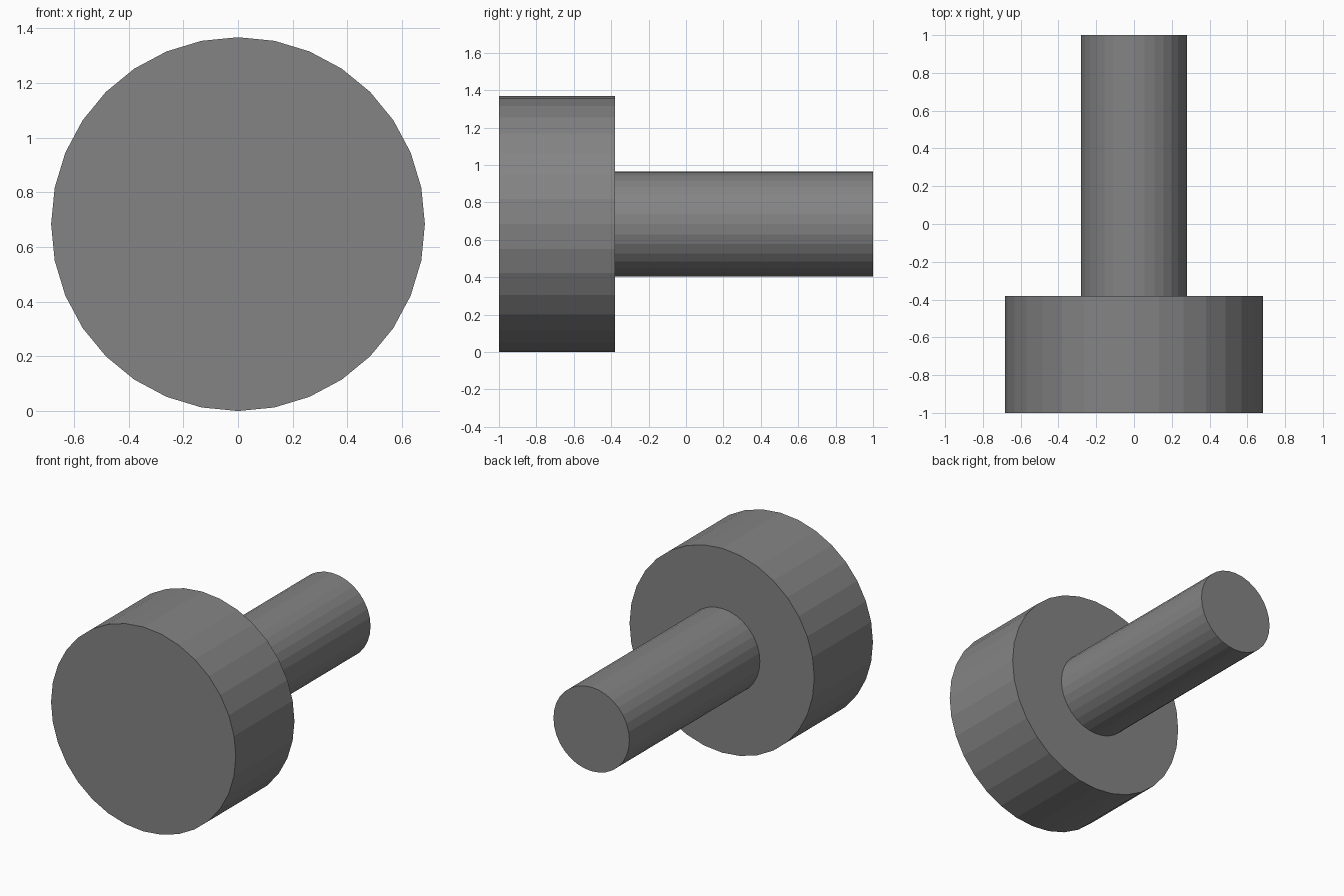
import bpy
import math

if "Cube" in bpy.data.objects:
    bpy.data.objects.remove(bpy.data.objects["Cube"])

SIDES = 32
AXIS_Z = 0.684

# Dark grey for the whole model
dark_grey = bpy.data.materials.new("dark_grey")
dark_grey.diffuse_color = (0.23, 0.23, 0.23, 1.0)
dark_grey.use_nodes = True
dark_grey.node_tree.nodes["Principled BSDF"].inputs["Base Color"].default_value = dark_grey.diffuse_color


def cylinder_along_y(name, radius, y_front, y_back):
    bpy.ops.mesh.primitive_cylinder_add(
        vertices=SIDES,
        radius=radius,
        depth=y_back - y_front,
        location=(0, (y_front + y_back) / 2, AXIS_Z),
        rotation=(math.pi / 2, 0, 0),
    )
    part = bpy.context.object
    part.name = name
    part.data.materials.append(dark_grey)
    bpy.ops.object.transform_apply(location=False, rotation=True, scale=False)
    return part


# Wide round head at the front
cylinder_along_y("head", AXIS_Z, -1.0, -0.38)

# Narrow shaft running from the head to the back
cylinder_along_y("shaft", 0.281, -0.38, 1.0)
